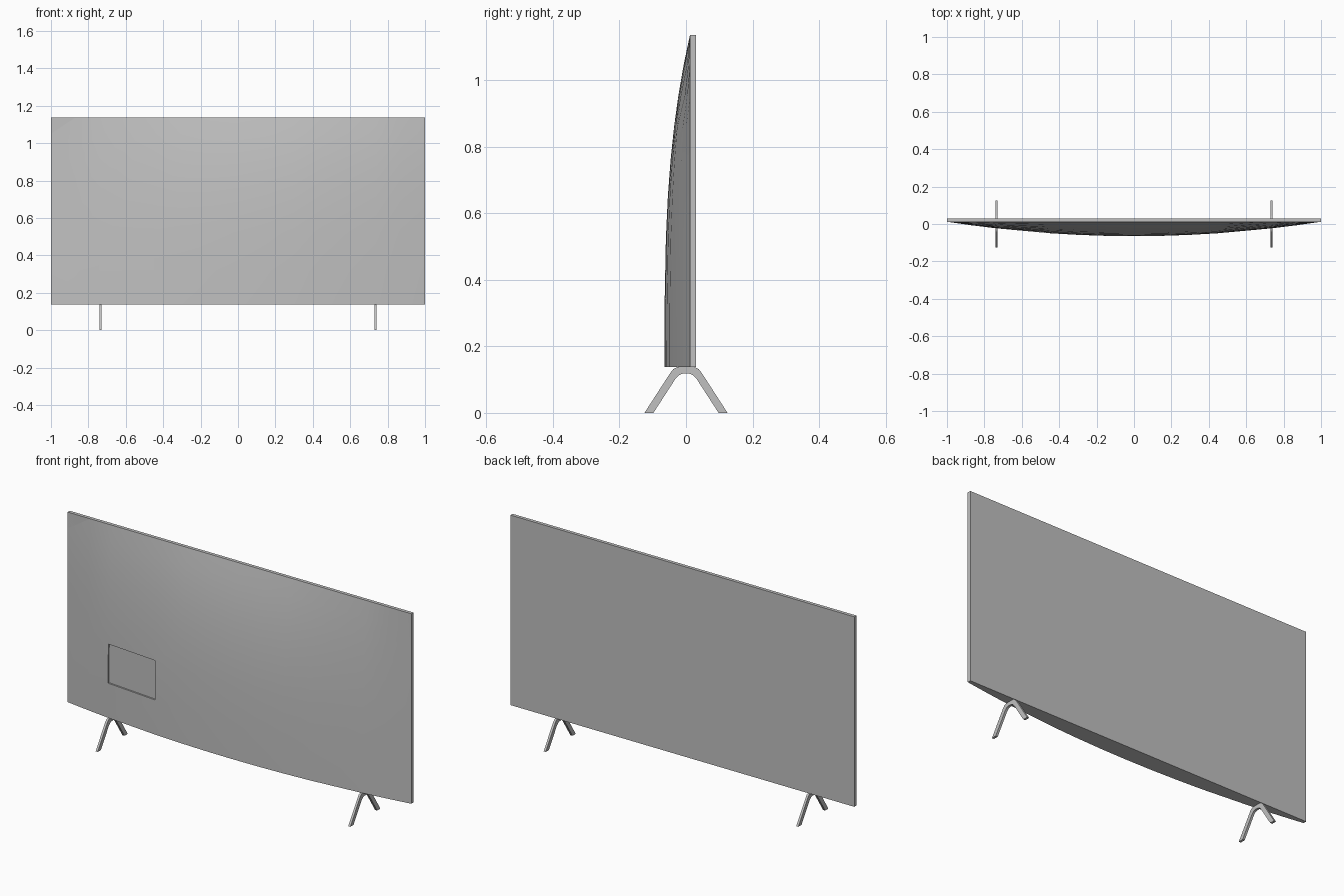
import bpy
import bmesh

cube = bpy.data.objects.get("Cube")
if cube:
    bpy.data.objects.remove(cube, do_unlink=True)

grey = bpy.data.materials.new("plain grey")
grey.use_nodes = True
colour = (0.53, 0.53, 0.53, 1)
grey.diffuse_color = colour
next(n for n in grey.node_tree.nodes
     if n.type == 'BSDF_PRINCIPLED').inputs["Base Color"].default_value = colour

BOTTOM, TOP = 0.138, 1.137
PANEL_FRONT, PANEL_BACK = 0.012, 0.03
BULGE = 0.077


def finish(name, bm, smooth=False):
    mesh = bpy.data.meshes.new(name)
    bm.to_mesh(mesh)
    bm.free()
    mesh.materials.append(grey)
    obj = bpy.data.objects.new(name, mesh)
    bpy.context.collection.objects.link(obj)
    if smooth:
        bpy.ops.object.select_all(action='DESELECT')
        obj.select_set(True)
        bpy.context.view_layer.objects.active = obj
        bpy.ops.object.shade_smooth_by_angle(angle=0.5)
    return obj


# Thin flat display panel
bm = bmesh.new()
bmesh.ops.create_cube(bm, size=1)
for v in bm.verts:
    v.co.x *= 2
    v.co.y = PANEL_FRONT if v.co.y < 0 else PANEL_BACK
    v.co.z = BOTTOM if v.co.z < 0 else TOP
finish("display_panel", bm)

# Curved rear housing, deepest at the bottom middle, with a flat underside
half = [0.15, 0.3, 0.45, 0.74, 0.87, 1]
xs = [-x for x in reversed(half)] + [0] + half
zs = [BOTTOM, 0.32, 0.525, 0.65, 0.76, 0.86, 0.95, 1.05, TOP]


def housing_y(x, z):
    t = (z - BOTTOM) / (TOP - BOTTOM)
    return PANEL_FRONT - BULGE * (1 - x * x) * (1 - t ** 3)


bm = bmesh.new()
rows = [[bm.verts.new((x, housing_y(x, z), z)) for x in xs] for z in zs]
cells = {}
for j in range(len(zs) - 1):
    for i in range(len(xs) - 1):
        cells[i, j] = bm.faces.new((rows[j][i], rows[j][i + 1],
                                    rows[j + 1][i + 1], rows[j + 1][i]))
bm.faces.new(rows[0][::-1])

# Shallow rectangular connector recess
recess = bmesh.ops.extrude_discrete_faces(bm, faces=[cells[xs.index(-0.74), 1]])
bmesh.ops.translate(bm, vec=(0, 0.008, 0), verts=recess["faces"][0].verts)
finish("rear_housing", bm, smooth=True)

# Two inverted V feet with rounded crowns
outer = [(0.125, 0), (0.046, 0.122), (0.038, 0.132), (0.026, 0.138)]
inner = [(0.098, 0), (0.032, 0.102), (0.022, 0.113), (0.010, 0.118)]


def arch(side):
    return side + [(-y, z) for y, z in reversed(side)]


for name, x in (("left_foot", 0.735), ("right_foot", -0.735)):
    bm = bmesh.new()
    a, b = ([bm.verts.new((x - 0.006, y, z)) for y, z in arch(side)]
            for side in (outer, inner))
    strip = [bm.faces.new((a[i], a[i + 1], b[i + 1], b[i]))
             for i in range(len(a) - 1)]
    ext = bmesh.ops.extrude_face_region(bm, geom=strip, use_keep_orig=True)
    bmesh.ops.translate(bm, vec=(0.012, 0, 0), verts=[
        g for g in ext["geom"] if isinstance(g, bmesh.types.BMVert)])
    bmesh.ops.recalc_face_normals(bm, faces=bm.faces)
    finish(name, bm, smooth=True)
